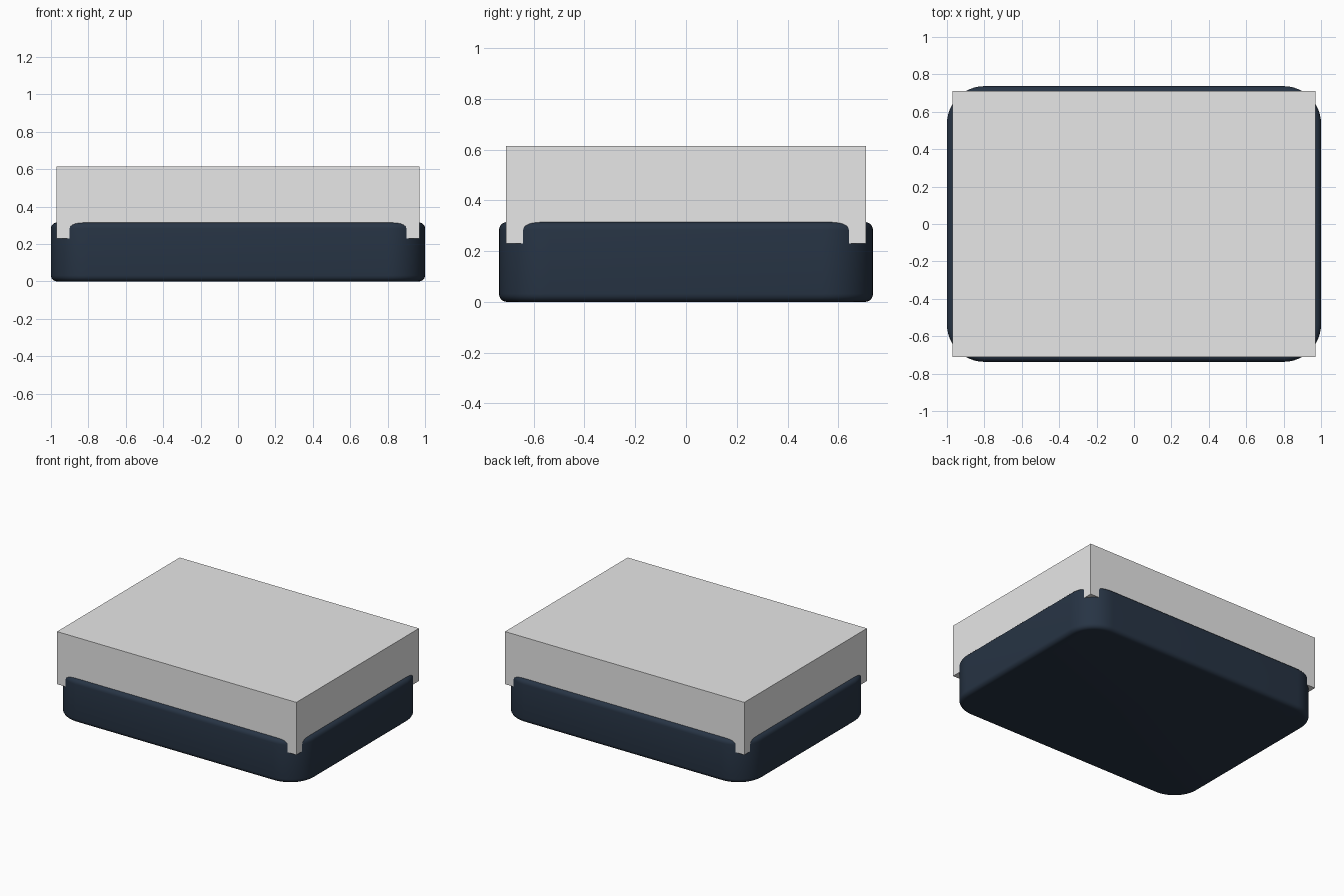
import bpy
import bmesh
from math import cos, sin, pi

cube = bpy.data.objects.get("Cube")
if cube:
    bpy.data.objects.remove(cube, do_unlink=True)


def material(name, color):
    mat = bpy.data.materials.new(name)
    mat.use_nodes = True
    mat.diffuse_color = (*color, 1)
    bsdf = next(n for n in mat.node_tree.nodes if n.type == "BSDF_PRINCIPLED")
    bsdf.inputs["Base Color"].default_value = (*color, 1)
    return mat


def add_object(name, bm, mat):
    bmesh.ops.recalc_face_normals(bm, faces=bm.faces)
    mesh = bpy.data.meshes.new(name)
    bm.to_mesh(mesh)
    bm.free()
    mesh.materials.append(mat)
    obj = bpy.data.objects.new(name, mesh)
    bpy.context.collection.objects.link(obj)
    return obj


def rounded_outline(half_x, half_y, radius, steps=12):
    """Points of a rounded rectangle, anticlockwise."""
    points = []
    for corner, (sx, sy) in enumerate([(1, 1), (-1, 1), (-1, -1), (1, -1)]):
        for i in range(steps + 1):
            a = (corner + i / steps) * pi / 2
            points.append((sx * (half_x - radius) + radius * cos(a),
                           sy * (half_y - radius) + radius * sin(a)))
    return points


def rounded_slab(name, half_x, half_y, height, radius, edge, mat, steps=5):
    """Stack of outlines whose rims are rounded at the bottom and top."""
    arc = [(edge * (1 - sin(t)), edge * (1 - cos(t)))
           for t in (i / steps * pi / 2 for i in range(steps + 1))]
    profile = arc + [(inset, height - z) for inset, z in reversed(arc)]
    bm = bmesh.new()
    rings = [[bm.verts.new((x, y, z)) for x, y in
              rounded_outline(half_x - inset, half_y - inset, radius - inset)]
             for inset, z in profile]
    for low, high in zip(rings, rings[1:]):
        for i in range(len(low)):
            bm.faces.new((low[i - 1], low[i], high[i], high[i - 1]))
    bm.faces.new(rings[0])
    bm.faces.new(rings[-1])
    return add_object(name, bm, mat)


navy = material("dark navy", (0.020, 0.034, 0.058))
grey = material("light grey", (0.8, 0.8, 0.8))

# Base tray with rounded corners and soft rims
base = rounded_slab("base_tray", 1.0, 0.737, 0.315, 0.2, 0.032, navy)
bpy.context.view_layer.objects.active = base
base.select_set(True)
bpy.ops.object.shade_smooth_by_angle()

# Plain sharp-edged block sunk into the base
bm = bmesh.new()
bmesh.ops.create_cube(bm, size=1)
bmesh.ops.scale(bm, vec=(1.94, 1.42, 0.385), verts=bm.verts)
bmesh.ops.translate(bm, vec=(0, 0, 0.4225), verts=bm.verts)
add_object("upper_block", bm, grey)
